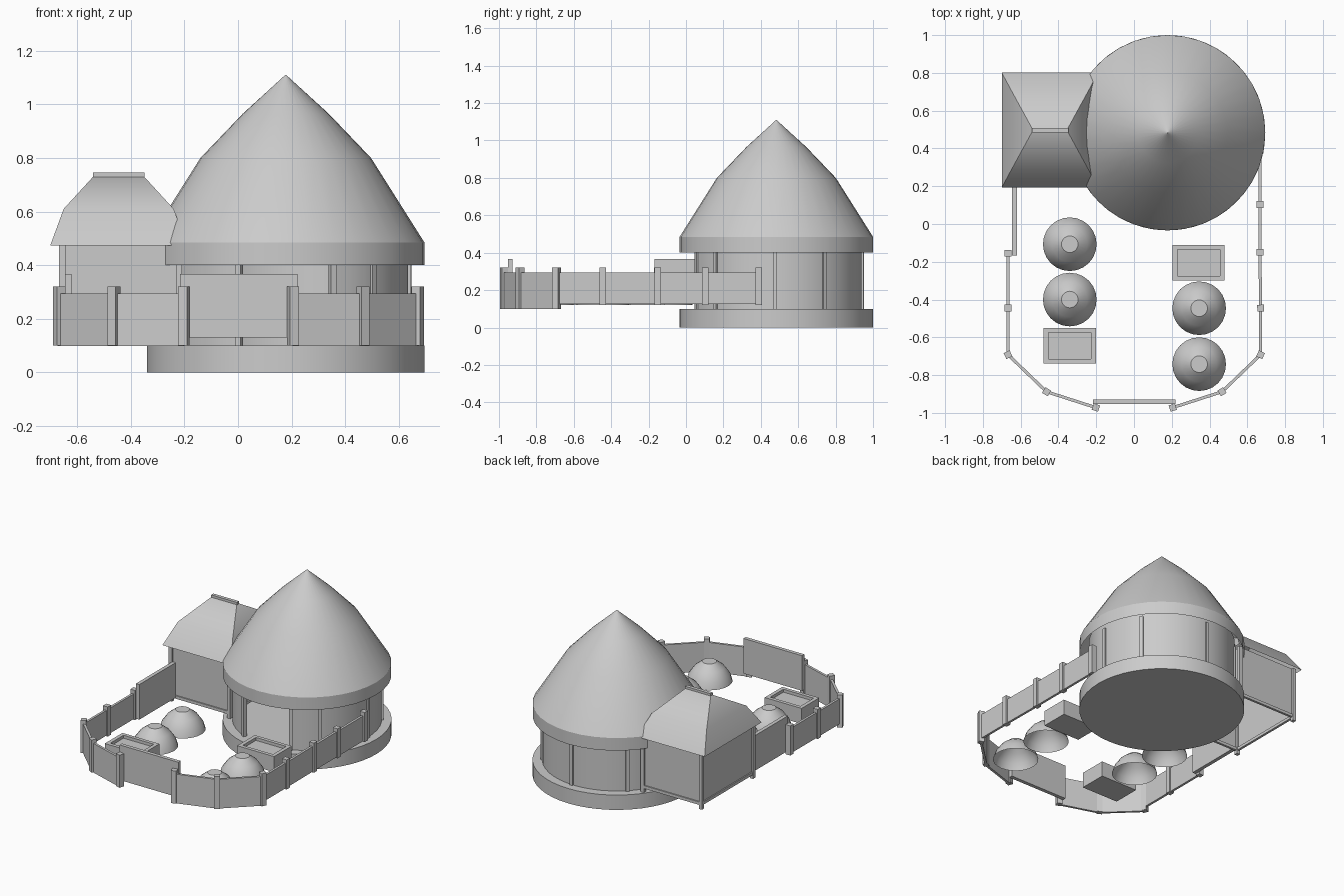
import bpy, bmesh, math
from mathutils import Vector

cube = bpy.data.objects.get("Cube")
if cube:
    bpy.data.objects.remove(cube, do_unlink=True)

grey = bpy.data.materials.new("stone_grey")
grey.use_nodes = True
grey.diffuse_color = (0.6, 0.6, 0.6, 1)
grey.node_tree.nodes["Principled BSDF"].inputs["Base Color"].default_value = (0.6, 0.6, 0.6, 1)


def finish(name, bm, smooth=None):
    mesh = bpy.data.meshes.new(name)
    bm.to_mesh(mesh)
    bm.free()
    mesh.materials.append(grey)
    ob = bpy.data.objects.new(name, mesh)
    bpy.context.collection.objects.link(ob)
    if smooth:
        bpy.ops.object.select_all(action='DESELECT')
        ob.select_set(True)
        bpy.context.view_layer.objects.active = ob
        bpy.ops.object.shade_smooth_by_angle(angle=math.radians(smooth))
    return ob


def loft(bm, rings, cap_start=True, cap_end=True):
    """Skin a row of matching rings, counter-clockwise seen from the far end."""
    loops = [[bm.verts.new(p) for p in ring] for ring in rings]
    n = len(loops[0])
    for a, b in zip(loops, loops[1:]):
        for i in range(n):
            j = (i + 1) % n
            bm.faces.new((a[i], a[j], b[j], b[i]))
    if cap_start:
        bm.faces.new(loops[0][::-1])
    if cap_end:
        bm.faces.new(loops[-1])


def polar(centre, r, degrees):
    t = math.radians(degrees)
    return Vector((centre[0] + r * math.cos(t), centre[1] + r * math.sin(t)))


def lathe(name, centre, profile, segments, cap_start=True):
    """Turn (radius, height) points round a vertical axis."""
    bm = bmesh.new()
    loft(bm, [[(*polar(centre, r, 360 * i / segments), z) for i in range(segments)]
              for r, z in profile], cap_start)
    return finish(name, bm, 30)


def rect(centre, hx, hy, z):
    return [(centre[0] + sx * hx, centre[1] + sy * hy, z)
            for sx, sy in ((-1, -1), (1, -1), (1, 1), (-1, 1))]


def box(name, x0, x1, y0, y1, z0, z1, capped=True):
    c = ((x0 + x1) / 2, (y0 + y1) / 2)
    bm = bmesh.new()
    loft(bm, [rect(c, (x1 - x0) / 2, (y1 - y0) / 2, z) for z in (z0, z1)], capped, capped)
    return finish(name, bm)


def beam(name, a, b, thick, z0, z1):
    """Upright panel running from a to b in plan."""
    a, b = Vector(a), Vector(b)
    d = (b - a).normalized()
    side = Vector((-d.y, d.x)) * thick / 2
    plan = (a - side, b - side, b + side, a + side)
    bm = bmesh.new()
    loft(bm, [[(p.x, p.y, z) for p in plan] for z in (z0, z1)])
    return finish(name, bm)


# Round house: plinth and open-bottomed curved roof
hub = Vector((0.178, 0.483))
lathe("house_plinth", hub, [(0.517, 0), (0.517, 0.1)], 48)
lathe("house_roof", hub, [(0.517, 0.4), (0.517, 0.485), (0.318, 0.8),
                          (0.16, 0.965), (0.001, 1.11)], 36, cap_start=False)

# Round wall, left open at the front as a doorway, with posts
bm = bmesh.new()
loft(bm, [[(*polar(hub, r, -67.5 + 7.5 * i), z) for r, z in
           ((0.44, 0.09), (0.44, 0.48), (0.458, 0.48), (0.458, 0.09))] for i in range(43)])
finish("house_wall", bm, 30)
for deg in (-112.5, -67.5, -45, -1, 34, 88, 133):
    beam("house_wall_post", polar(hub, 0.442, deg), polar(hub, 0.468, deg), 0.022, 0.1, 0.42)

# Annex: open-bottomed body, corner posts, sill beams, hipped roof with ridge cap
annex = (-0.445, 0.497)
box("annex_body", -0.655, -0.22, 0.225, 0.77, 0.13, 0.476, capped=False)
for x in (-0.655, -0.22):
    box("annex_side_sill", x - 0.008, x + 0.008, 0.225, 0.77, 0.125, 0.145)
    for y in (0.225, 0.77):
        box("annex_post", x - 0.012, x + 0.012, y - 0.012, y + 0.012, 0.1, 0.476)
for y in (0.225, 0.77):
    box("annex_end_sill", -0.655, -0.22, y - 0.008, y + 0.008, 0.125, 0.145)
bm = bmesh.new()
loft(bm, [rect(annex, hx, hy, z) for hx, hy, z in
          ((0.255, 0.304, 0.474), (0.205, 0.211, 0.61), (0.095, 0.01, 0.73))], cap_start=False)
finish("annex_roof", bm, 35)
box("annex_ridge", -0.54, -0.348, 0.485, 0.508, 0.725, 0.745)

# Fence: two runs of posts and panels, leaving a gate opening at the front
left_run = [(-0.667, -0.154), (-0.667, -0.445), (-0.667, -0.692),
            (-0.463, -0.888), (-0.202, -0.972)]
right_run = [(0.667, 0.39), (0.667, 0.103), (0.667, -0.15)] + [(0.003 - x, y) for x, y in left_run[1:]]
for run in (left_run, right_run):
    for i, p in enumerate(run):
        q = run[min(i + 1, len(run) - 1)]
        o = run[max(i - 1, 0)]
        along = (Vector(q) - Vector(o)).normalized() * 0.0175
        low = 0.1 if p[1] < -0.6 else 0.12
        beam("fence_post", Vector(p) - along, Vector(p) + along, 0.035, low, 0.32)
        if q != p:
            beam("fence_panel", p, q, 0.016, 0.098 if q[1] < -0.8 else 0.125, 0.295)
box("gate", -0.217, 0.221, -0.953, -0.928, 0.13, 0.367)
box("side_gate", -0.645, -0.62, -0.168, 0.22, 0.13, 0.367)

# Garden: open-bottomed flat-topped mounds and recessed planters
for c in ((-0.34, -0.107), (-0.34, -0.4), (0.345, -0.446), (0.345, -0.742)):
    lathe("garden_mound", c, [(0.142, 0.12), (0.128, 0.165), (0.093, 0.214),
                              (0.044, 0.252)], 24, cap_start=False)
for c in ((0.342, -0.206), (-0.34, -0.645)):
    bm = bmesh.new()
    loft(bm, [rect(c, hx, hy, z) for hx, hy, z in
              ((0.138, 0.094, 0.12), (0.138, 0.094, 0.225),
               (0.113, 0.07, 0.225), (0.113, 0.07, 0.205))])
    finish("garden_planter", bm)
